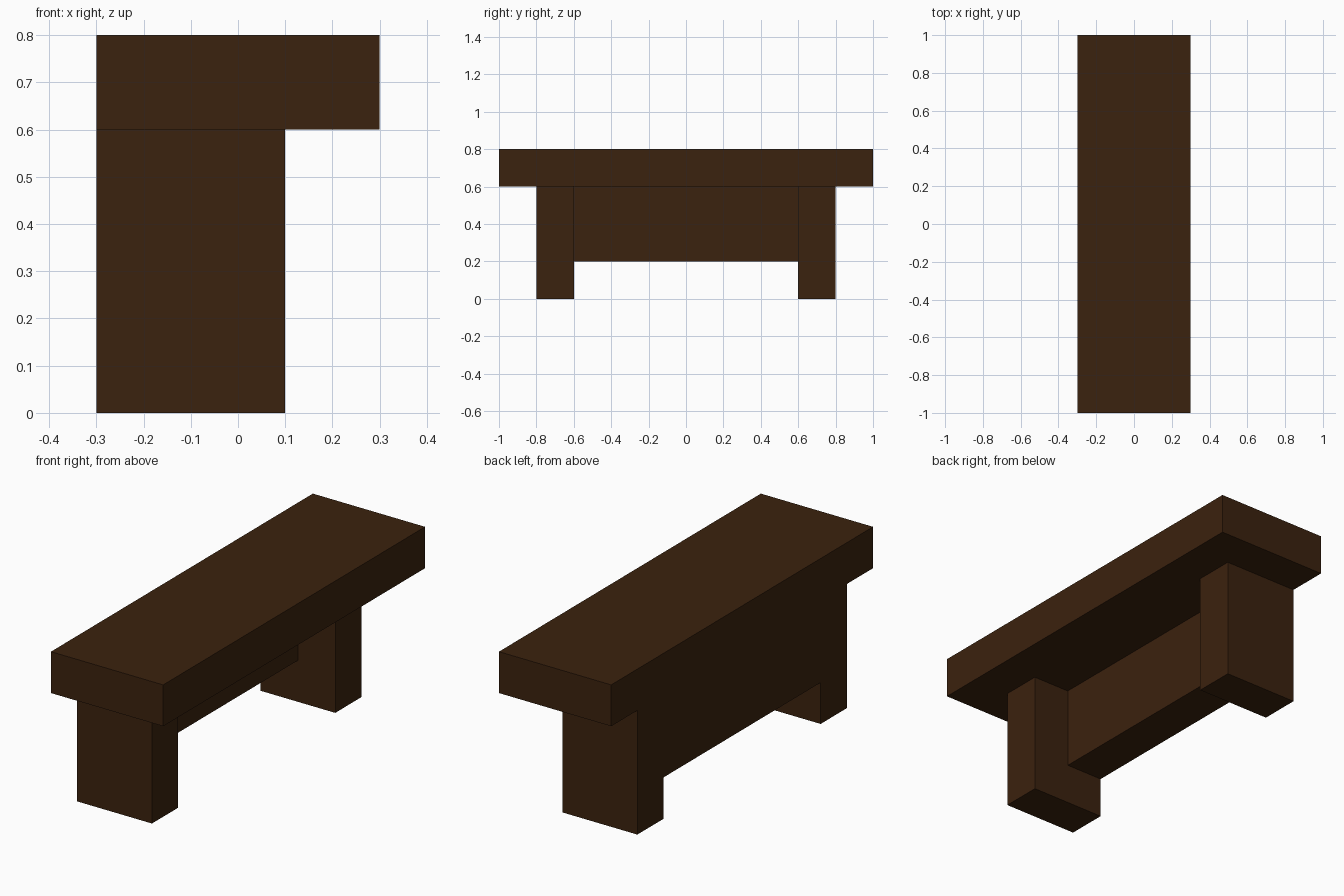
import bpy

if "Cube" in bpy.data.objects:
    bpy.data.objects.remove(bpy.data.objects["Cube"])

# Single dark wood colour
wood = bpy.data.materials.new("dark brown wood")
wood.diffuse_color = (0.044, 0.016, 0.0044, 1)
wood.use_nodes = True
wood.node_tree.nodes["Principled BSDF"].inputs["Base Color"].default_value = wood.diffuse_color


def box(name, x, y, z):
    """Add a box spanning the given (min, max) ranges."""
    spans = (x, y, z)
    bpy.ops.mesh.primitive_cube_add(size=1, location=[(a + b) / 2 for a, b in spans])
    ob = bpy.context.object
    ob.name = name
    ob.scale = [b - a for a, b in spans]
    bpy.ops.object.transform_apply(location=False, rotation=False, scale=True)
    ob.data.materials.append(wood)
    return ob


# Slab top
box("bench_top", (-0.3, 0.3), (-1.0, 1.0), (0.6, 0.8))

# Two legs, flush with the left edge
for name, y in (("front_leg", (-0.8, -0.6)), ("back_leg", (0.6, 0.8))):
    box(name, (-0.3, 0.1), y, (0.0, 0.6))

# Panel between the legs, flush with their left faces
box("side_panel", (-0.3, -0.1), (-0.6, 0.6), (0.2, 0.6))
